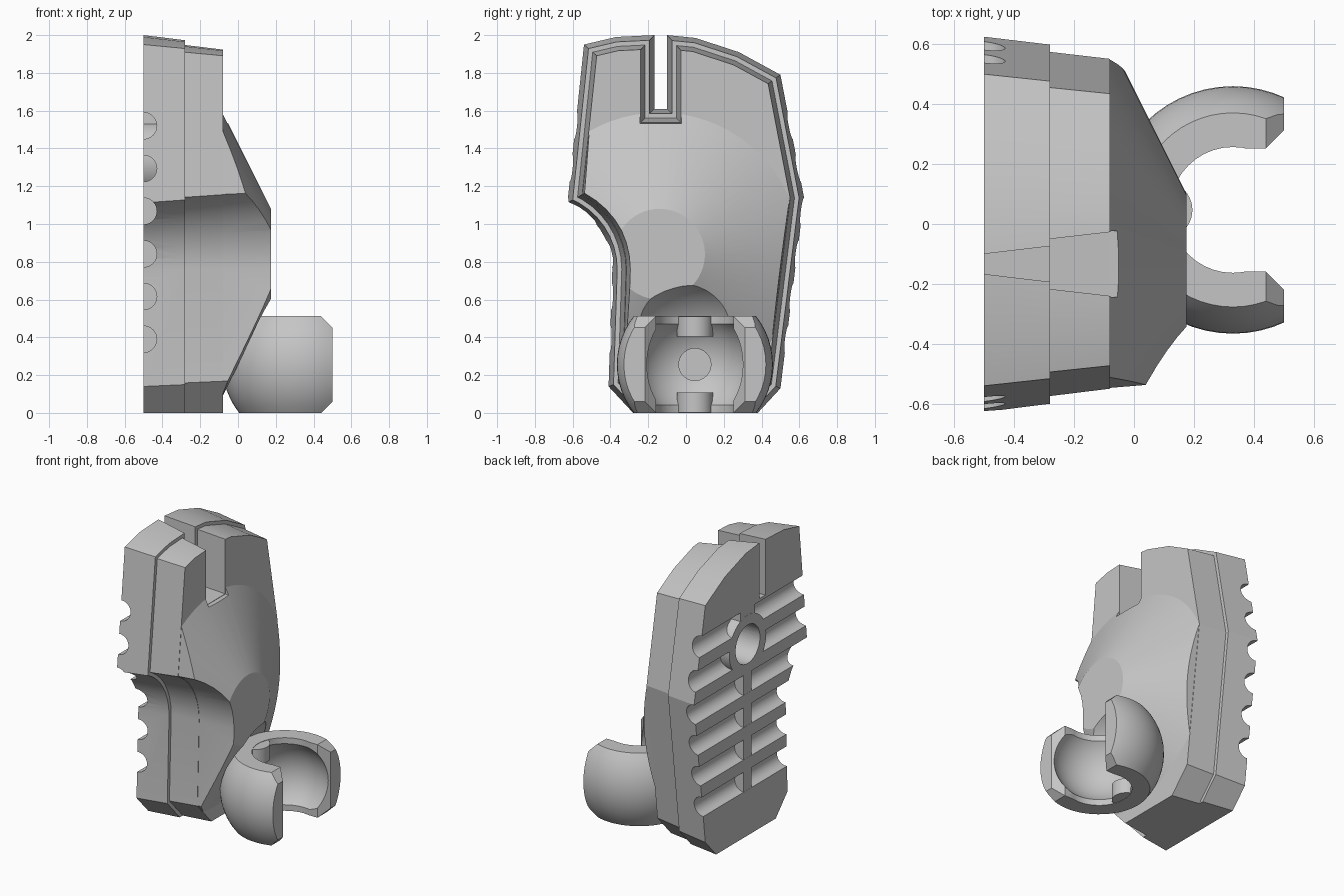
import bpy, bmesh, math
from mathutils import Vector, Matrix

cube = bpy.data.objects.get("Cube")
if cube:
    bpy.data.objects.remove(cube, do_unlink=True)

grey = bpy.data.materials.new("light grey")
grey.use_nodes = True
GREY = (0.56, 0.56, 0.56, 1)
grey.diffuse_color = GREY
grey.node_tree.nodes["Principled BSDF"].inputs["Base Color"].default_value = GREY


def finish(name, bm):
    bmesh.ops.recalc_face_normals(bm, faces=bm.faces)
    mesh = bpy.data.meshes.new(name)
    bm.to_mesh(mesh)
    bm.free()
    mesh.materials.append(grey)
    obj = bpy.data.objects.new(name, mesh)
    bpy.context.collection.objects.link(obj)
    return obj


def loft(name, rings):
    """Skin matching closed rings of 3D points and cap both ends."""
    bm = bmesh.new()
    rows = [[bm.verts.new(p) for p in ring] for ring in rings]
    n = len(rows[0])
    for a, b in zip(rows, rows[1:]):
        for i in range(n):
            j = (i + 1) % n
            bm.faces.new((a[i], a[j], b[j], b[i]))
    bm.faces.new(rows[0])
    bm.faces.new(rows[-1])
    return finish(name, bm)


def turned(name, profile, y, z, segments=64):
    """Solid turned around the x direction from (x, radius) pairs."""
    angles = [math.tau * i / segments for i in range(segments)]
    return loft(name, [[(x, y + r * math.cos(a), z + r * math.sin(a))
                        for a in angles] for x, r in profile])


def cylinder(name, centre, radius, depth, axis="Z"):
    bm = bmesh.new()
    turn = {"Z": Matrix(), "Y": Matrix.Rotation(math.pi / 2, 4, "X")}[axis]
    bmesh.ops.create_cone(bm, cap_ends=True, segments=40, radius1=radius, radius2=radius,
                          depth=depth, matrix=Matrix.Translation(centre) @ turn)
    return finish(name, bm)


def ball(name, centre, size):
    bm = bmesh.new()
    bmesh.ops.create_uvsphere(bm, u_segments=56, v_segments=28, radius=1,
                              matrix=Matrix.Translation(centre) @ Matrix.Diagonal((*size, 1)))
    return finish(name, bm)


def box(name, low, high):
    (x0, y0, z0), (x1, y1, z1) = low, high
    return loft(name, [[(x0, y0, z), (x1, y0, z), (x1, y1, z), (x0, y1, z)] for z in (z0, z1)])


def carve(obj, cutter, operation="DIFFERENCE"):
    """Apply a boolean, with the first solver that really changes the shape."""
    mod = obj.modifiers.new("carve", "BOOLEAN")
    mod.operation, mod.object = operation, cutter
    for solver in ("EXACT", "MANIFOLD"):
        mod.solver = solver
        result = obj.evaluated_get(bpy.context.evaluated_depsgraph_get()).data
        if len(result.vertices) not in (0, len(obj.data.vertices)):
            break
    bpy.context.view_layer.objects.active = obj
    bpy.ops.object.modifier_apply(modifier=mod.name)
    bpy.data.objects.remove(cutter, do_unlink=True)


def inset(points, amount):
    """Mitred inset of the outline; the ground edge stays on the ground."""
    pts = [Vector(p) for p in points]
    result = []
    for i, p in enumerate(pts):
        before, after = pts[i - 1], pts[(i + 1) % len(pts)]
        sides = []
        for a, b in ((before, p), (p, after)):
            d = (b - a).normalized()
            sides.append((-d.y, d.x, 0 if a.y == b.y == 0 else amount))
        (a, b, e), (c, d, f) = sides
        det = a * d - b * c
        result.append(p + Vector(((e * d - b * f) / det, (a * f - e * c) / det)))
    return result


# Outline of the foot, with a top slot and a hollow instep
outline = [(-0.28, 0), (0.38, 0), (0.5, 0.13), (0.625, 1.14), (0.5, 1.79), (0.28, 1.91),
           (0.05, 1.985), (-0.1, 2), (-0.1, 1.61), (-0.167, 1.61), (-0.167, 2),
           (-0.37, 1.99), (-0.54, 1.95)]
for step in range(9):
    angle = math.radians(68 - 8.5 * step)
    outline.append((-0.77 + 0.38 * math.cos(angle), 0.76 + 0.38 * math.sin(angle)))
outline.append((-0.41, 0.14))


def section(x, amount):
    return [(x, p.x, p.y) for p in inset(outline, amount)]


# Sole with cross grooves
sole = loft("sole", [section(-0.5, 0), section(-0.28, 0.026)])
for row in range(6):
    carve(sole, cylinder("groove", (-0.5, 0, 0.39 + 0.226 * row), 0.07, 3, "Y"))

# Spine, its wider head, and the round boss on the sole
HOLE_Y, HOLE_Z = 0.03, 1.34
spine = box("sole_spine", (-0.499, -0.015, 0.3), (-0.4, 0.075, 1.3))
head = box("sole_spine_head", (-0.499, -0.05, 1.35), (-0.4, 0.11, 1.595))
boss = turned("sole_boss", [(-0.5, 0.205), (-0.4, 0.205)], HOLE_Y, HOLE_Z)
for part in (sole, spine, head, boss):
    carve(part, turned("hole", [(-0.6, 0.135), (-0.3, 0.135)], HOLE_Y, HOLE_Z, 40))

# Stepped upper layer
upper = loft("upper_body", [section(-0.28, 0.05), section(-0.08, 0.073)])

# Domed instep: the outline trimmed by a broad cone
dome = loft("domed_instep", [section(-0.1, 0.074), section(0.3, 0.105)])
carve(dome, turned("trim", [(-0.2, 0.99), (0.175, 0.24)], -0.14, 0.84, 72), "INTERSECT")

# Socket position, and the clearance around it
SX, SY, SZ = 0.33, 0.047, 0.256
carve(dome, ball("clearance", (SX, SY, SZ), (0.38, 0.46, 0.46)))

# Open ball socket
socket = ball("ball_socket", (SX, SY, SZ), (0.413, 0.413, 0.413))
side = [(-0.2, 0), (0.44, 0), (0.5, 0.06), (0.5, 0.452), (0.44, 0.512), (-0.2, 0.512)]
carve(socket, loft("trim", [[(x, y, z) for x, z in side] for y in (-1, 1)]), "INTERSECT")
carve(socket, ball("hollow", (SX, SY, SZ), (0.3, 0.3, 0.3)))
carve(socket, cylinder("bore", (SX, SY, SZ), 0.21, 2))
mouth = [(SX, -0.205), (0.44, -0.205), (0.52, -0.285), (0.52, 0.285), (0.44, 0.205), (SX, 0.205)]
carve(socket, loft("mouth", [[(x, SY + y, z) for x, y in mouth] for z in (-1, 1)]))
carve(socket, turned("pin_hole", [(-0.02, 0.085), (0.2, 0.085)], SY, SZ, 32))

# Upper and lower grip studs inside the socket
studs = [cylinder(name, (0.1, SY, z), 0.095, 0.105)
         for name, z in (("lower_grip_stud", 0.055), ("upper_grip_stud", 0.457))]

# Soft shading on round faces only
for obj in [sole, spine, head, boss, upper, dome, socket] + studs:
    bpy.ops.object.select_all(action="DESELECT")
    obj.select_set(True)
    bpy.context.view_layer.objects.active = obj
    bpy.ops.object.shade_smooth_by_angle(angle=math.radians(14))
